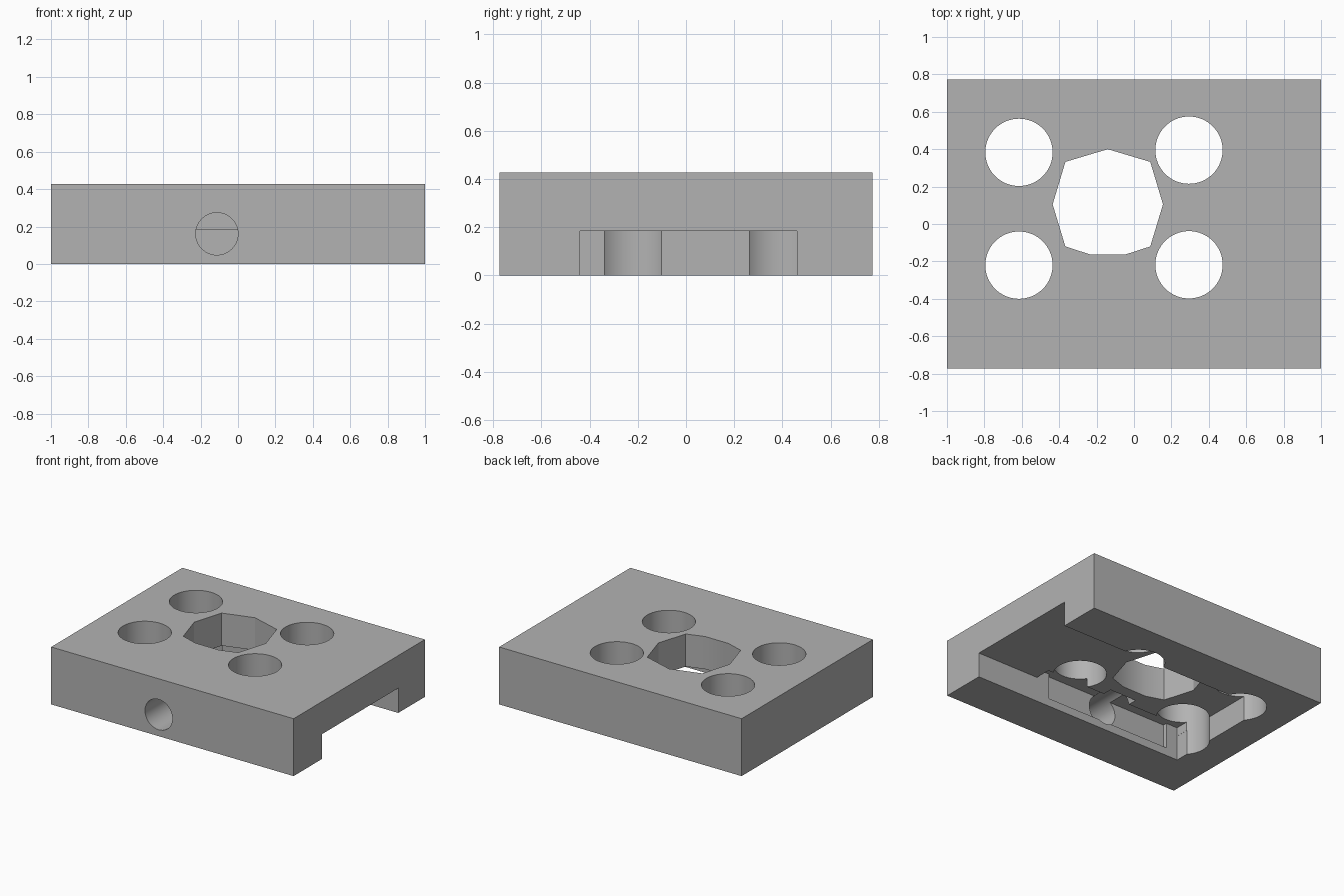
import bpy
import bmesh
import math
from mathutils import Matrix, Vector

if "Cube" in bpy.data.objects:
    bpy.data.objects.remove(bpy.data.objects["Cube"], do_unlink=True)

# Single grey material
grey = bpy.data.materials.new("plain_grey")
grey.use_nodes = True
grey.diffuse_color = (0.45, 0.45, 0.45, 1)
grey.node_tree.nodes["Principled BSDF"].inputs["Base Color"].default_value = (0.45, 0.45, 0.45, 1)


def make_object(name, bm):
    bmesh.ops.recalc_face_normals(bm, faces=bm.faces)
    mesh = bpy.data.meshes.new(name)
    bm.to_mesh(mesh)
    bm.free()
    mesh.materials.append(grey)
    obj = bpy.data.objects.new(name, mesh)
    bpy.context.collection.objects.link(obj)
    return obj


def box(name, low, high):
    low, high = Vector(low), Vector(high)
    bm = bmesh.new()
    bmesh.ops.create_cube(bm, size=1, matrix=Matrix.Translation((low + high) / 2)
                          @ Matrix.Diagonal((high - low).to_4d()))
    return make_object(name, bm)


def cylinder(name, centre, radius, length, tilt=0):
    bm = bmesh.new()
    bmesh.ops.create_cone(bm, cap_ends=True, segments=64, radius1=radius, radius2=radius,
                          depth=length, matrix=Matrix.Translation(centre) @ Matrix.Rotation(tilt, 4, "X"))
    return make_object(name, bm)


def prism(name, outline, bottom, top):
    bm = bmesh.new()
    face = bm.faces.new([bm.verts.new((x, y, bottom)) for x, y in outline])
    grown = bmesh.ops.extrude_face_region(bm, geom=[face])["geom"]
    verts = [v for v in grown if isinstance(v, bmesh.types.BMVert)]
    bmesh.ops.translate(bm, verts=verts, vec=(0, 0, top - bottom))
    return make_object(name, bm)


def cut(target, cutter):
    cutter.hide_render = True
    mod = target.modifiers.new("cut", "BOOLEAN")
    mod.operation = "DIFFERENCE"
    mod.solver = "EXACT"
    mod.object = cutter
    bpy.context.view_layer.objects.active = target
    bpy.ops.object.modifier_apply(modifier=mod.name)
    bpy.data.objects.remove(cutter, do_unlink=True)


block = box("mounting_block", (-1, -0.773, 0), (1, 0.773, 0.428))

# Underside channel, open at the left end
cut(block, box("channel_cutter", (-0.75, -0.44, -0.1), (1.1, 0.46, 0.185)))

# Raised groove in the channel ceiling and shallow recess in the front wall
cut(block, box("groove_cutter", (-0.749, -0.44, 0.1), (0.487, -0.32, 0.25)))
cut(block, box("recess_cutter", (-0.655, -0.47, 0.06), (0.38, -0.4, 0.25)))

# Vertical through holes
for x, y in ((-0.615, 0.383), (0.294, 0.395), (-0.615, -0.22), (0.294, -0.218)):
    cut(block, cylinder("hole_cutter", (x, y, 0.2), 0.18, 1))

# Faceted central opening with a flattened front
half = [(0, 0.4), (0.227, 0.332), (0.295, 0.105), (0.227, -0.12), (0.097, -0.162)]
outline = half + [(-x, y) for x, y in reversed(half[1:])]
cut(block, prism("opening_cutter", [(x - 0.14, y) for x, y in outline], -0.2, 0.6))

# Blind hole in the front face
cut(block, cylinder("front_hole_cutter", (-0.113, -0.575, 0.161), 0.113, 0.65, math.pi / 2))

# Smooth bores, sharp edges
bpy.ops.object.select_all(action="DESELECT")
block.select_set(True)
bpy.context.view_layer.objects.active = block
bpy.ops.object.shade_smooth_by_angle(angle=math.radians(20))
